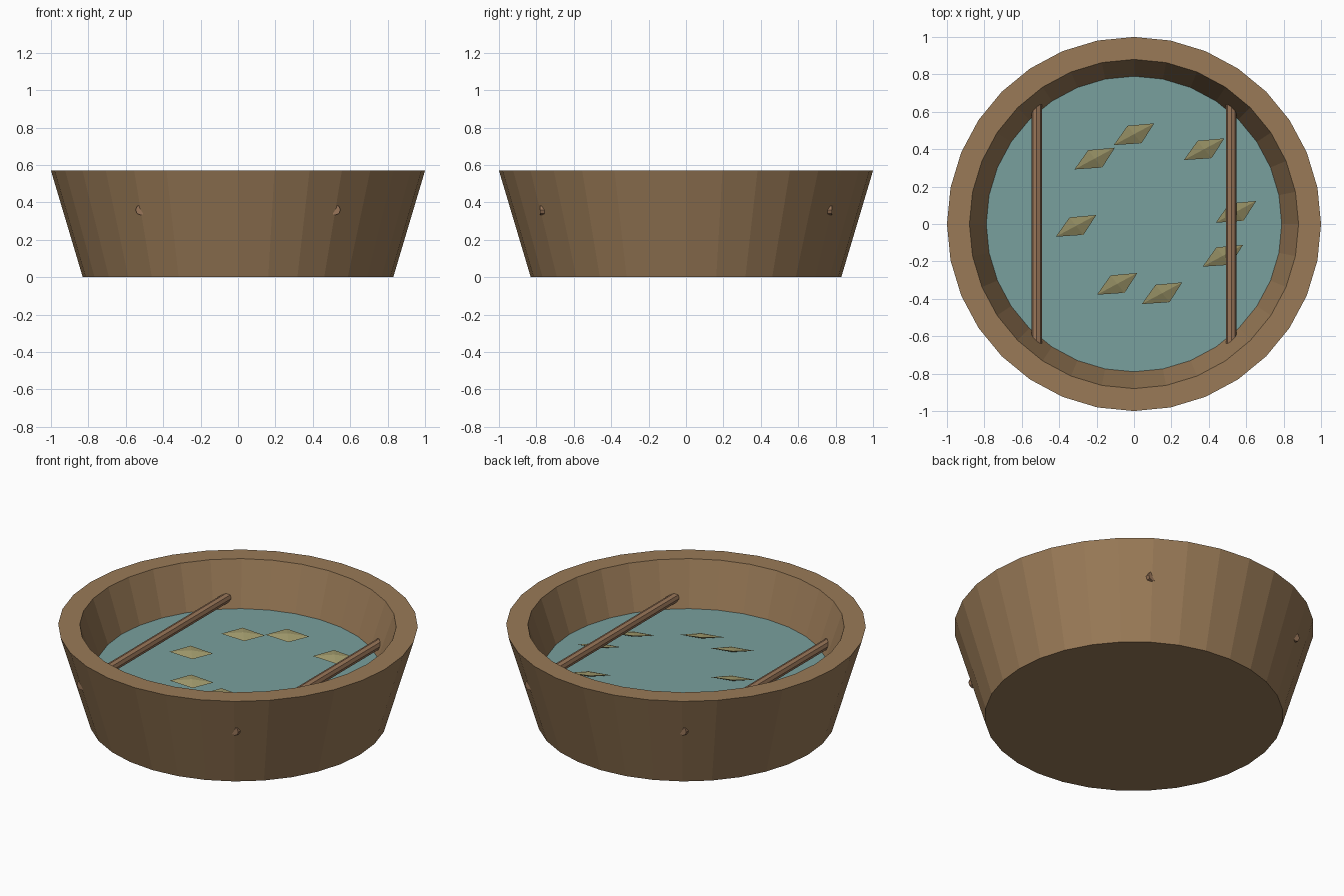
import bpy, bmesh, math
from mathutils import Vector

cube = bpy.data.objects.get("Cube")
if cube:
    bpy.data.objects.remove(cube, do_unlink=True)


def material(name, r, g, b):
    mat = bpy.data.materials.new(name)
    mat.use_nodes = True
    mat.diffuse_color = (r, g, b, 1)
    mat.node_tree.nodes["Principled BSDF"].inputs["Base Color"].default_value = (r, g, b, 1)
    return mat


wood = material("brown wood", 0.32, 0.195, 0.095)
rod_wood = material("reddish wood", 0.32, 0.18, 0.10)
water_blue = material("dull teal water", 0.19, 0.35, 0.34)
leaf_green = material("olive leaf", 0.33, 0.30, 0.14)

SIDES = 32
WATER_Z = 0.305


def finish(name, bm, mat):
    bmesh.ops.recalc_face_normals(bm, faces=bm.faces)
    mesh = bpy.data.meshes.new(name)
    bm.to_mesh(mesh)
    bm.free()
    mesh.materials.append(mat)
    obj = bpy.data.objects.new(name, mesh)
    bpy.context.collection.objects.link(obj)
    return obj


def ring(bm, radius, z):
    return [bm.verts.new((radius * math.cos(a), radius * math.sin(a), z))
            for a in (math.tau * i / SIDES for i in range(SIDES))]


# Tub: outer wall, flat rim, inner wall and floor
bm = bmesh.new()
profile = [(0.83, 0), (1.0, 0.57), (0.88, 0.57), (0.79, WATER_Z), (0.73, 0.08)]
rings = [ring(bm, r, z) for r, z in profile]
for low, high in zip(rings, rings[1:]):
    for i in range(SIDES):
        j = (i + 1) % SIDES
        bm.faces.new((low[i], low[j], high[j], high[i]))
bm.faces.new(rings[0])
bm.faces.new(rings[-1])
finish("tub", bm, wood)

# Water surface
bm = bmesh.new()
disc = bm.faces.new(ring(bm, 0.791, WATER_Z))
finish("water", bm, water_blue)

# Two rods that run through the wall
for side, x in (("left", 0.52), ("right", -0.52)):
    bpy.ops.mesh.primitive_cylinder_add(vertices=8, radius=0.028, depth=1.56,
                                        location=(x, 0, 0.36),
                                        rotation=(math.pi / 2, 0, 0))
    rod = bpy.context.object
    rod.name = side + "_rod"
    rod.data.materials.append(rod_wood)


# Floating leaves: tilted diamonds folded along the long axis
def leaf(name, x, y):
    bm = bmesh.new()
    outline = [(-0.108, -0.058, 0.018), (0.04, -0.048, 0.008),
               (0.108, 0.058, 0.02), (-0.035, 0.045, 0.035)]
    base = Vector((x, y, WATER_Z))
    edge = [bm.verts.new(base + Vector(p)) for p in outline]
    top = bm.verts.new(base + Vector((0, 0, 0.034)))
    bottom = bm.verts.new(base + Vector((0, 0, 0.004)))
    for i in range(4):
        for tip in (top, bottom):
            bm.faces.new((edge[i], edge[(i + 1) % 4], tip))
    finish(name, bm, leaf_green)


spots = [(0, 0.48), (-0.21, 0.35), (-0.31, -0.01), (-0.09, -0.32),
         (0.15, -0.37), (0.375, 0.4), (0.545, 0.065), (0.475, -0.17)]
for n, (x, y) in enumerate(spots, 1):
    leaf(f"leaf_{n}", x, y)
